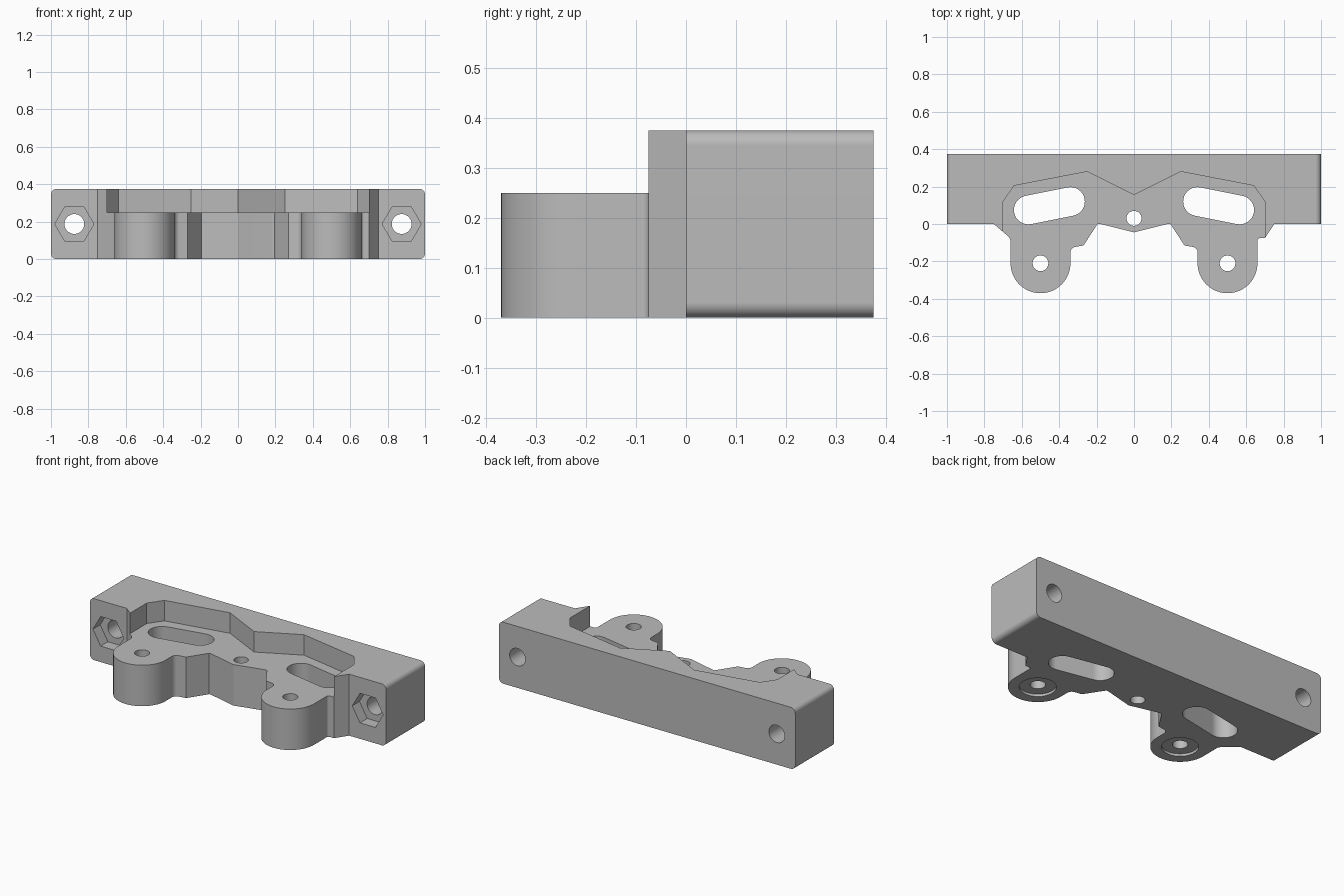
import bpy
from math import cos, sin, pi, radians, atan2
from mathutils import Matrix, Vector

if "Cube" in bpy.data.objects:
    bpy.data.objects.remove(bpy.data.objects["Cube"])

grey = bpy.data.materials.new("plain grey")
grey.use_nodes = True
GREY = (0.5, 0.5, 0.5, 1)
grey.diffuse_color = GREY
grey.node_tree.nodes["Principled BSDF"].inputs["Base Color"].default_value = GREY

HEIGHT, DEPTH, FLOOR = 0.375, 0.375, 0.25


def arc(cx, cy, r, start, end, steps):
    """Points along an arc, angles in degrees."""
    angles = [radians(start + (end - start) * i / steps) for i in range(steps + 1)]
    return [(cx + r * cos(a), cy + r * sin(a)) for a in angles]


def mirror(points):
    return [(-x, y) for x, y in reversed(points)]


def prism(name, outline, low, high, along_y=False):
    """Extrude a plan outline along z, or an x-z outline along y."""
    n = len(outline)
    verts = [(x, y, h) for h in (low, high) for x, y in outline]
    if along_y:
        verts = [(x, h, z) for x, z, h in verts]
    faces = [tuple(range(n))[::-1], tuple(range(n, 2 * n))]
    faces += [(i, (i + 1) % n, n + (i + 1) % n, n + i) for i in range(n)]
    mesh = bpy.data.meshes.new(name)
    mesh.from_pydata(verts, [], faces)
    if along_y:
        mesh.flip_normals()
    mesh.materials.append(grey)
    obj = bpy.data.objects.new(name, mesh)
    bpy.context.collection.objects.link(obj)
    return obj


def combine(target, tool, operation="DIFFERENCE"):
    """Apply a boolean and discard the tool."""
    mod = target.modifiers.new("cut", "BOOLEAN")
    mod.operation, mod.solver, mod.object = operation, "EXACT", tool
    bpy.context.view_layer.objects.active = target
    bpy.ops.object.modifier_apply(modifier=mod.name)
    bpy.data.objects.remove(tool)


# Plan outline: bar, side wings, two round lugs and the shallow centre nose
lug_side = [(0.18, 0), (0.195, 0), (0.27, -0.115)]
lug_side += arc(0.31, -0.152, 0.03, 80, 0, 5)
lug_side += arc(0.5, -0.21, 0.16, 180, 360, 32)
right_wing = arc(0.675, -0.09, 0.015, 180, 100, 4) + [(0.7, -0.075), (0.75, 0)]
left_wing = [(0.66, -0.085), (0.67, -0.068), (0.75, 0)]
back = [(1.1, 0), (1.1, DEPTH)]
plan = (mirror(lug_side + left_wing + back) + [(0, -0.045)]
        + lug_side + right_wing + back)
bracket = prism("mounting_bracket", plan, -0.1, 0.5)

# Rounded bar section trims the long edges, ends, top and bottom
r = 0.03
section = []
for cx, cz, start in ((1 - r, HEIGHT - r, 0), (r - 1, HEIGHT - r, 90),
                      (r - 1, r, 180), (1 - r, r, 270)):
    section += arc(cx, cz, r, start, start + 90, 8)
combine(bracket, prism("bar_section", section, -1, 1, True), "INTERSECT")

# Stepped recess in the top, open to the front
half = [(0.25, 0.28), (0.64, 0.205), (0.7, 0.12), (0.7, -0.6)]
recess = (half[::-1] + [(0, 0.155)] + [(-x, y) for x, y in half])[::1]
combine(bracket, prism("recess", recess, FLOOR, 0.6))

# Centre screw hole
combine(bracket, prism("centre_hole", arc(0, 0.03, 0.04, 0, 348.75, 31), -0.1, 0.6))

for s in (-1, 1):
    # Slanted slot
    tilt = math_tilt = atan2(0.045, 0.225)
    a, b = Vector((0.34, 0.12)), Vector((0.565, 0.075))
    t = -tilt * 180 / pi
    slot = arc(*b, 0.077, t - 90, t + 90, 16) + arc(*a, 0.077, t + 90, t + 270, 16)
    slot = slot if s > 0 else mirror(slot)
    combine(bracket, prism("slot", slot, -0.1, 0.6))
    # Lug hole with a shallow counterbore underneath
    combine(bracket, prism("lug_hole", arc(s * 0.5, -0.21, 0.042, 0, 348.75, 31), -0.1, 0.6))
    combine(bracket, prism("counterbore", arc(s * 0.5, -0.21, 0.1, 0, 352.5, 47), -0.1, 0.015))
    # Bolt hole through the bar with a hexagonal nut pocket in front
    cx, cz = s * 0.875, HEIGHT / 2
    combine(bracket, prism("bolt_hole", arc(cx, cz, 0.053, 0, 348.75, 31), -0.5, 0.6, True))
    combine(bracket, prism("nut_pocket", arc(cx, cz, 0.104, 0, 300, 5), -0.5, 0.07, True))

# Smooth curved walls, crisp edges
bpy.ops.object.select_all(action="DESELECT")
bracket.select_set(True)
bpy.context.view_layer.objects.active = bracket
bpy.ops.object.shade_smooth_by_angle(angle=radians(25))
weighted = bracket.modifiers.new("even_shading", "WEIGHTED_NORMAL")
weighted.keep_sharp = True
